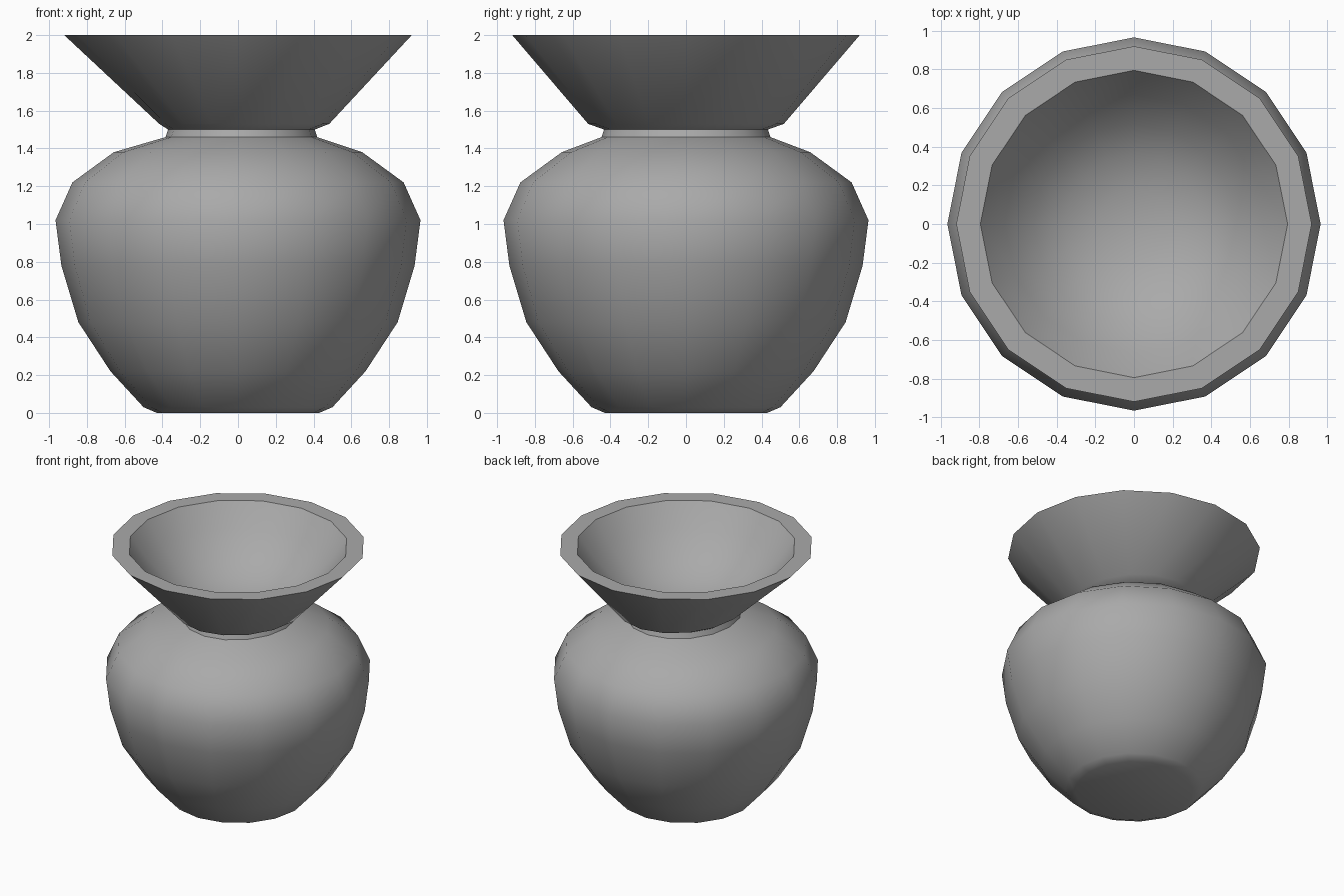
import bpy, bmesh
from math import cos, sin, pi, radians

if "Cube" in bpy.data.objects:
    bpy.data.objects.remove(bpy.data.objects["Cube"])

SIDES = 16

# One clay colour
clay = bpy.data.materials.new("grey_clay")
clay.use_nodes = True
colour = (0.4, 0.4, 0.4, 1)
clay.diffuse_color = colour
clay.node_tree.nodes["Principled BSDF"].inputs["Base Color"].default_value = colour

# Rings from foot to bowl floor: x radius, y radius, x shift, height
def round_ring(r, z):
    return (r, r, 0, z)

belly = [round_ring(r, z) for r, z in (
    (0.43, 0), (0.5, 0.03), (0.675, 0.22), (0.845, 0.48), (0.935, 0.78),
    (0.966, 1.02), (0.877, 1.22), (0.658, 1.38))]
neck = [(0.402, 0.447, 0.018, 1.46), (0.388, 0.434, 0.018, 1.5),
        (0.45, 0.518, 0.033, 1.53)]
mouth = [round_ring(r, z) for r, z in ((0.92, 2), (0.795, 2))]
bowl = [round_ring(r, z) for r, z in (
    (0.67, 1.83), (0.52, 1.68), (0.36, 1.58), (0.18, 1.53))]

bm = bmesh.new()

def add_ring(rx, ry, shift, z):
    angles = [2 * pi * i / SIDES for i in range(SIDES)]
    return [bm.verts.new((shift + rx * cos(a), ry * sin(a), z)) for a in angles]

rings = [add_ring(*ring) for ring in belly + neck + mouth + bowl]
for low, high in zip(rings, rings[1:]):
    for i in range(SIDES):
        j = (i + 1) % SIDES
        bm.faces.new((low[i], low[j], high[j], high[i]))

# Foot and bowl floor
bm.faces.new(rings[0][::-1])
centre = bm.verts.new((0, 0, 1.515))
for i in range(SIDES):
    bm.faces.new((rings[-1][i], rings[-1][(i + 1) % SIDES], centre))
bmesh.ops.recalc_face_normals(bm, faces=bm.faces[:])

mesh = bpy.data.meshes.new("vase")
bm.to_mesh(mesh)
bm.free()
mesh.materials.append(clay)
vase = bpy.data.objects.new("vase", mesh)
bpy.context.collection.objects.link(vase)

# Smooth walls with a crisp rim
bpy.ops.object.select_all(action="DESELECT")
vase.select_set(True)
bpy.context.view_layer.objects.active = vase
bpy.ops.object.shade_smooth_by_angle(angle=radians(50))
